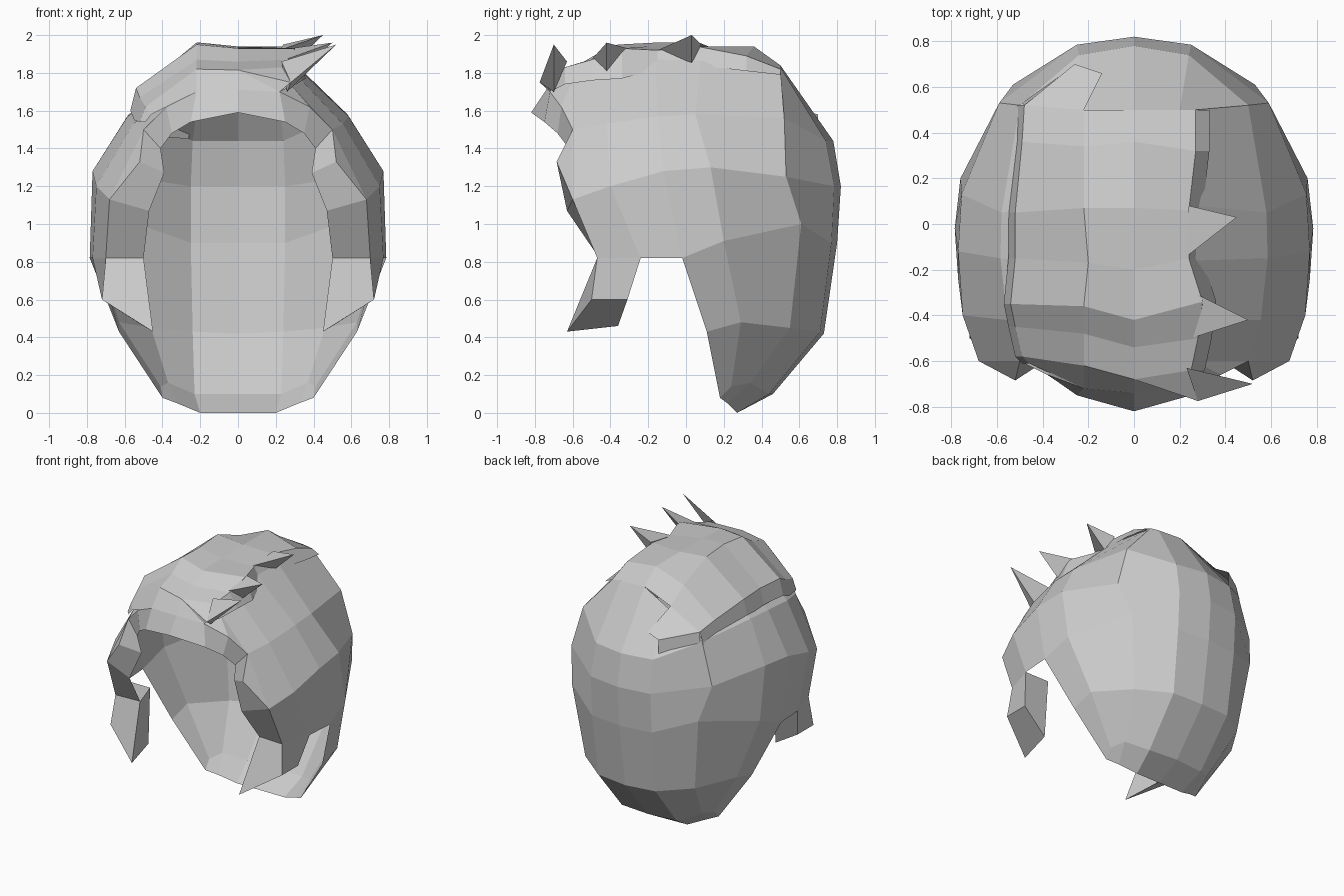
import bpy, bmesh

hair = bpy.data.materials.new("light_grey_hair")
hair.diffuse_color = (0.6, 0.6, 0.6, 1)


def make(name, faces, mirror=False):
    """Build one flat-shaded sheet from faces given as corner points."""
    bm = bmesh.new()
    for f in faces:
        pts = [p for i, p in enumerate(f) if p not in f[:i]]
        if len(pts) > 2:
            bm.faces.new([bm.verts.new(p) for p in pts])
    bmesh.ops.remove_doubles(bm, verts=bm.verts, dist=0.001)
    bmesh.ops.recalc_face_normals(bm, faces=bm.faces)
    me = bpy.data.meshes.new(name)
    bm.to_mesh(me)
    bm.free()
    me.materials.append(hair)
    ob = bpy.data.objects.new(name, me)
    bpy.context.collection.objects.link(ob)
    if mirror:
        m = ob.modifiers.new("Mirror", 'MIRROR')
        m.use_clip = True
    return ob


def loft(rows):
    """Quads between neighbouring rows of points."""
    return [(a[i], a[i + 1], b[i + 1], b[i])
            for a, b in zip(rows, rows[1:]) for i in range(min(len(a), len(b)) - 1)]


def flip(faces):
    """Same faces on the other side."""
    return [[(-x, y, z) for x, y, z in f] for f in faces]


# Crown and sides: rows run from the middle of the back round to the front
crown = [(0, .5, 1.84), (.2, .5, 1.83), (.27, .5, 1.82), (.27, .08, 1.88),
         (.27, -.16, 1.87), (.3, -.42, 1.80), (.26, -.6, 1.76)]
upper = [(0, .78, 1.44), (.24, .74, 1.44), (.5, .52, 1.56), (.58, .05, 1.58),
         (.585, -.15, 1.57), (.555, -.42, 1.53), (.5, -.6, 1.50)]
middle = [(0, .82, 1.2), (.25, .785, 1.2), (.59, .53, 1.25), (.755, .13, 1.3),
          (.77, -.12, 1.28), (.75, -.4, 1.2), (.68, -.6, 1.13)]
ear = [(0, .80, .9), (.25, .77, .9), (.53, .61, 1.0), (.76, .2, .91),
       (.785, -.02, .82), (.77, -.24, .82), (.70, -.47, .82)]
# Nape
nape = [(0, .73, .42), (.24, .71, .43), (.46, .55, .45), (.63, .29, .48), (.63, .11, .43)]
low = [(0, .46, .10), (.23, .44, .10), (.37, .34, .16), (.41, .24, .14), (.4, .18, .08)]
hem = [(0, .27, 0), (.2, .27, 0), (.32, .22, .05), (.4, .18, .08), (.4, .18, .08)]

# Front rim: outer and inner edges from forehead down to sideburn tip
outer = [(0, -.74, 1.71), (.22, -.72, 1.70), (.38, -.66, 1.62), upper[6],
         (.52, -.685, 1.33), middle[6], ear[6], (.72, -.5, .6)]
inner = [(0, -.82, 1.59), (.25, -.75, 1.54), (.35, -.68, 1.48), (.41, -.62, 1.40),
         (.39, -.6, 1.27), (.47, -.63, 1.07), (.5, -.46, .82), (.45, -.63, .43)]


def half_shell(top):
    faces = loft([top, upper, middle, ear, nape, low, hem])
    # temple pieces between crown and rim
    return faces + [(top[6], outer[2], outer[1]), (top[6], outer[3], outer[2]),
                    (outer[3], outer[4], outer[5])]


# The crown sits lower on the left, beneath the swept layer
left_drop = [0, .10, .13, .12, .12, .06, .02]
crown_left = [(x, y, z - d) for (x, y, z), d in zip(crown, left_drop)]
make("hair_shell", half_shell(crown) + flip(half_shell(crown_left)))
make("front_rim", loft([outer, inner]), True)

# Sideburns
side_top, side_low = ear[5], (.72, -.31, .6)
in_low, in_top = (.5, -.36, .46), (.57, -.24, .82)
make("sideburn", [(ear[6], side_top, side_low, outer[7]),
                  (outer[7], side_low, in_low, inner[7]),
                  (inner[7], in_low, in_top, inner[6]),
                  (side_top, in_top, in_low, side_low)], True)

# Swept top layer: rows from back to front, left edge to right edge
top_back = [
    [(-.48, .52, 1.63), (-.22, .5, 1.75), (0, .5, 1.84), (.27, .5, 1.82)],
    [(-.49, .36, 1.66), (-.22, .34, 1.85), (0, .36, 1.94), (.27, .32, 1.89)],
    [(-.52, .05, 1.71), (-.22, .07, 1.96), (0, .07, 1.94), (.24, .06, 1.94)],
    [(-.52, -.15, 1.72), (-.2, -.17, 1.96), (0, -.2, 1.94), (.24, -.15, 1.92)],
    [(-.54, -.35, 1.72), (-.22, -.36, 1.95), (0, -.42, 1.93), (.3, -.34, 1.93)]]
top_front = [
    [(-.52, -.45, 1.67), (-.22, -.48, 1.87), (0, -.54, 1.86), (.28, -.5, 1.87)],
    [(-.49, -.58, 1.62), (-.22, -.62, 1.82), (0, -.68, 1.815), (.25, -.64, 1.83)],
    [(-.46, -.61, 1.58), (-.22, -.72, 1.70), (0, -.74, 1.71), (.22, -.72, 1.70)]]
right_hem = [1.79, 1.81, 1.84, 1.82, 1.77, 1.76, 1.74, 1.70]
sweep = []
for row, hem_z in zip(top_back + top_front, right_hem):
    l, r = row[0], row[-1]
    # side skirts drop from the layer onto the shell
    left = (l[0] - .03, l[1], max(l[2] - .12, 1.54))
    right = (r[0] + .06, r[1], hem_z) if hem_z > 1.7 else r
    sweep.append([left] + row + [right])
make("swept_top", loft(sweep))

# Stepped lock at the back left corner of the top layer
corner, end, tail, root = (-.48, .52, 1.63), (-.26, .70, 1.58), (-.14, .66, 1.59), (-.22, .5, 1.75)
make("back_lock", [(corner, end, tail, root),
                   (corner, (-.50, .54, 1.47), (-.26, .70, 1.45), end)])

# Pointed tufts sticking out on the swept side: back, front, underside, tip
tufts = [((.24, .08, 1.95), (.22, -.15, 1.92), (.28, .03, 1.84), (.45, .03, 2.0)),
         ((.28, -.31, 1.93), (.25, -.5, 1.87), (.3, -.42, 1.78), (.5, -.42, 1.96)),
         ((.23, -.63, 1.86), (.28, -.775, 1.75), (.26, -.70, 1.70), (.52, -.70, 1.95))]
for a, b, c, tip in tufts:
    make("tuft", [(a, b, tip), (b, c, tip), (c, a, tip), (a, c, b)])
# Lip joining the front tuft to the top layer
make("front_lip", [((0, -.68, 1.815), (.25, -.64, 1.83), (.28, -.775, 1.75)),
                   ((0, -.68, 1.815), (.28, -.775, 1.75), (.22, -.72, 1.70), (0, -.74, 1.71))])
